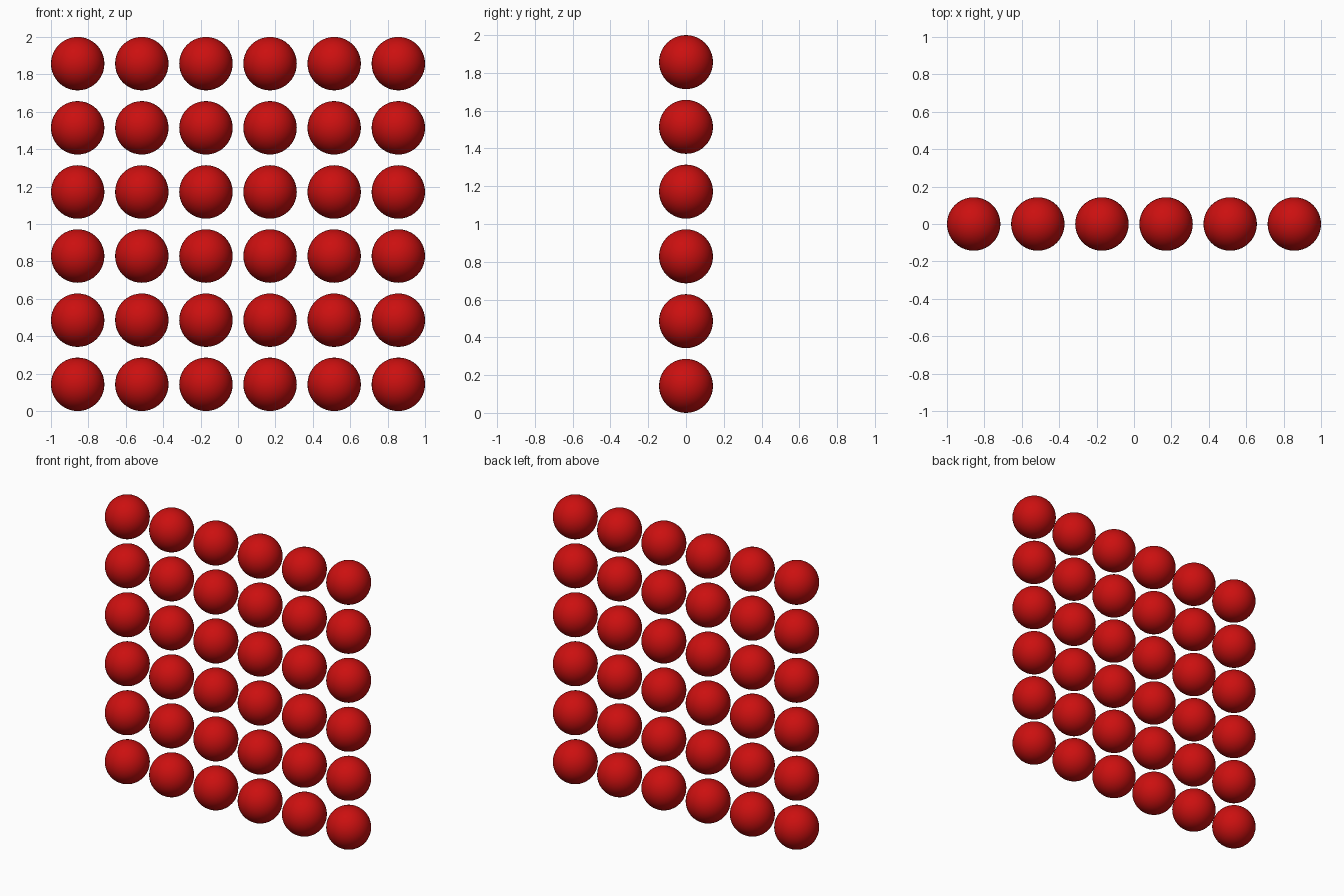
import bpy

if "Cube" in bpy.data.objects:
    bpy.data.objects.remove(bpy.data.objects["Cube"])

COUNT = 6
RADIUS = 1 / 7
SPACING = 2.4 * RADIUS

# Shared red material
red = bpy.data.materials.new("red")
red.diffuse_color = (0.6, 0.005, 0.005, 1)
red.use_nodes = True
red.node_tree.nodes["Principled BSDF"].inputs["Base Color"].default_value = red.diffuse_color

# Master ball, smooth shaded
bpy.ops.mesh.primitive_uv_sphere_add(segments=40, ring_count=20, radius=RADIUS)
master = bpy.context.object
bpy.ops.object.shade_smooth()
master.data.name = "ball"
master.data.materials.append(red)

# Upright square grid of balls sharing one mesh
for row in range(COUNT):
    for col in range(COUNT):
        if row == col == 0:
            ball = master
        else:
            ball = bpy.data.objects.new("ball", master.data)
            bpy.context.collection.objects.link(ball)
        ball.name = f"ball_row{row + 1}_column{col + 1}"
        ball.location = ((col - (COUNT - 1) / 2) * SPACING, 0, RADIUS + row * SPACING)
